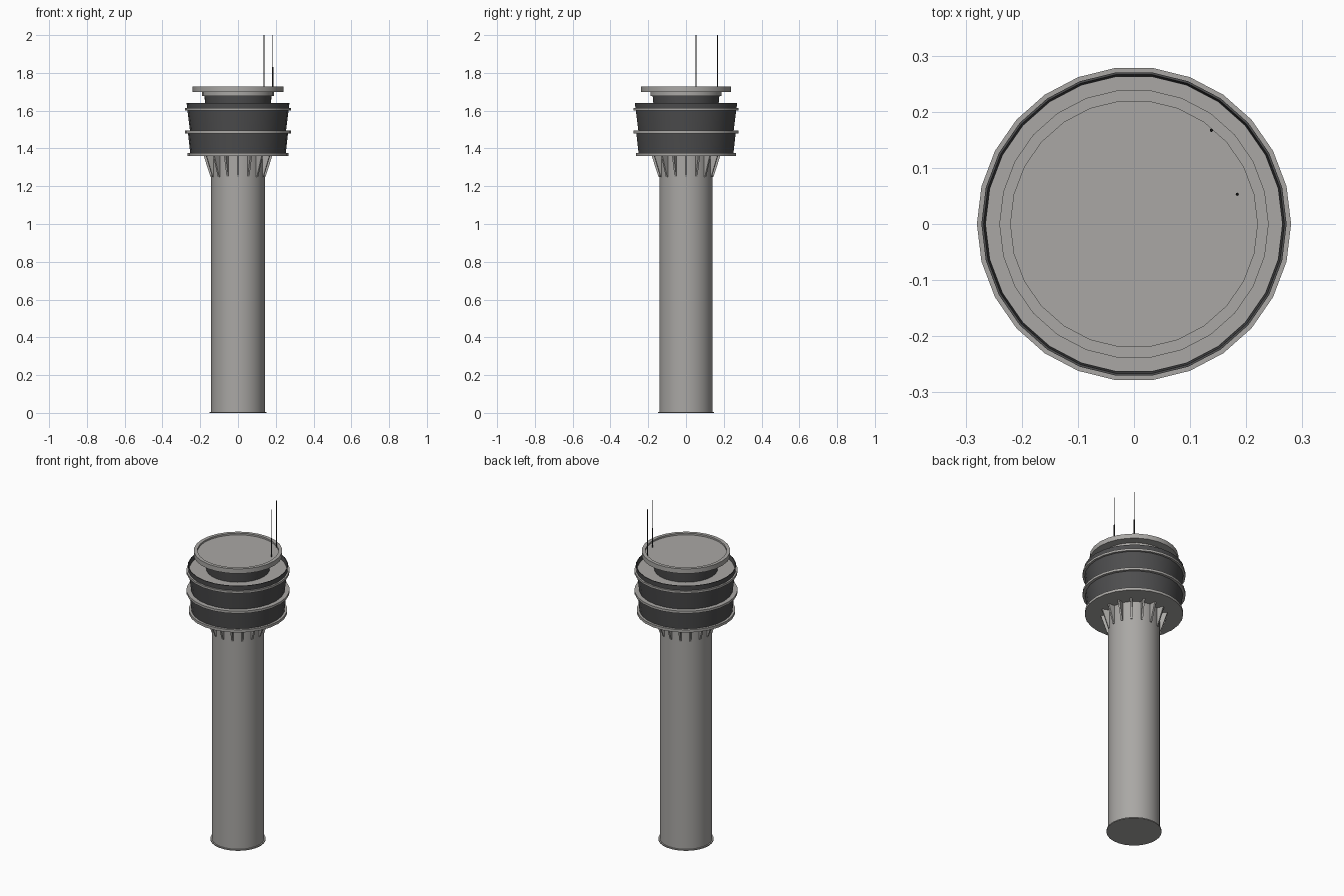
import bpy, bmesh, math
from mathutils import Matrix, Vector

if "Cube" in bpy.data.objects:
    bpy.data.objects.remove(bpy.data.objects["Cube"])

SIDES = 26


def material(name, rgb):
    m = bpy.data.materials.new(name)
    m.diffuse_color = (*rgb, 1)
    m.use_nodes = True
    m.node_tree.nodes["Principled BSDF"].inputs["Base Color"].default_value = m.diffuse_color
    return m


concrete = material("concrete_grey", (0.40, 0.39, 0.375))
dark = material("dark_glass", (0.075, 0.075, 0.077))
metal = material("antenna_black", (0.03, 0.03, 0.03))


def finish(name, bm, mat, smooth=True):
    bmesh.ops.recalc_face_normals(bm, faces=bm.faces)
    me = bpy.data.meshes.new(name)
    bm.to_mesh(me)
    bm.free()
    me.materials.append(mat)
    ob = bpy.data.objects.new(name, me)
    bpy.context.collection.objects.link(ob)
    if smooth:
        bpy.ops.object.select_all(action='DESELECT')
        ob.select_set(True)
        bpy.context.view_layer.objects.active = ob
        bpy.ops.object.shade_smooth_by_angle(angle=math.radians(30))
    return ob


def lathe(name, profile, mat, sides=SIDES, at=(0, 0)):
    """Closed solid turned from a list of (radius, z), capped at both ends."""
    bm = bmesh.new()
    rings = []
    for r, z in profile:
        rings.append([bm.verts.new((at[0] + r * math.cos(2 * math.pi * i / sides),
                                    at[1] + r * math.sin(2 * math.pi * i / sides), z))
                      for i in range(sides)])
    for a, b in zip(rings, rings[1:]):
        for i in range(sides):
            j = (i + 1) % sides
            bm.faces.new((a[i], a[j], b[j], b[i]))
    bm.faces.new(rings[0][::-1])
    bm.faces.new(rings[-1])
    return finish(name, bm, mat)


# Shaft with a thin foot
lathe("base_plate", [(0.15, 0), (0.15, 0.006)], concrete)
lathe("shaft", [(0.142, 0.005), (0.142, 1.365)], concrete)

# Cab: floor slabs and outward-leaning glazed bands
lathe("cab_floor", [(0.267, 1.36), (0.267, 1.376)], concrete)
lathe("lower_windows", [(0.253, 1.375), (0.265, 1.482)], dark)
lathe("middle_ledge", [(0.28, 1.48), (0.28, 1.494)], concrete)
lathe("upper_windows", [(0.254, 1.493), (0.268, 1.602)], dark)
lathe("upper_ledge", [(0.28, 1.60), (0.28, 1.613)], concrete)

# Thin dark parapet around the open deck
lathe("deck", [(0.264, 1.612), (0.264, 1.617)], concrete)
lathe("parapet", [(0.264, 1.613), (0.27, 1.613), (0.272, 1.641), (0.268, 1.641),
                  (0.265, 1.615)], dark)

# Top cabin and roof with a shallow recess
lathe("top_cabin", [(0.172, 1.616), (0.178, 1.68)], dark)
lathe("roof_collar", [(0.19, 1.678), (0.19, 1.702)], concrete)
lathe("roof", [(0.24, 1.70), (0.24, 1.728), (0.22, 1.728), (0.22, 1.718)], concrete)

# Triangular brackets under the cab
bm = bmesh.new()
COUNT, HALF = 16, 0.005
outline = [(0.135, 1.25), (0.146, 1.25), (0.182, 1.362), (0.135, 1.362)]
for k in range(COUNT):
    rot = Matrix.Rotation(2 * math.pi * k / COUNT, 4, 'Z')
    a, b = [[bm.verts.new(rot @ Vector((r, s, z))) for r, z in outline]
            for s in (-HALF, HALF)]
    bm.faces.new(a)
    bm.faces.new(b[::-1])
    for i in range(4):
        j = (i + 1) % 4
        bm.faces.new((a[i], b[i], b[j], a[j]))
finish("brackets", bm, concrete, smooth=False)

# Two whip antennas, thicker at the foot
for name, x, y in (("antenna_rear", 0.138, 0.167), ("antenna_side", 0.184, 0.053)):
    lathe(name, [(0.003, 1.717), (0.003, 1.83), (0.0017, 1.832), (0.0017, 2.0)],
          metal, sides=8, at=(x, y))
